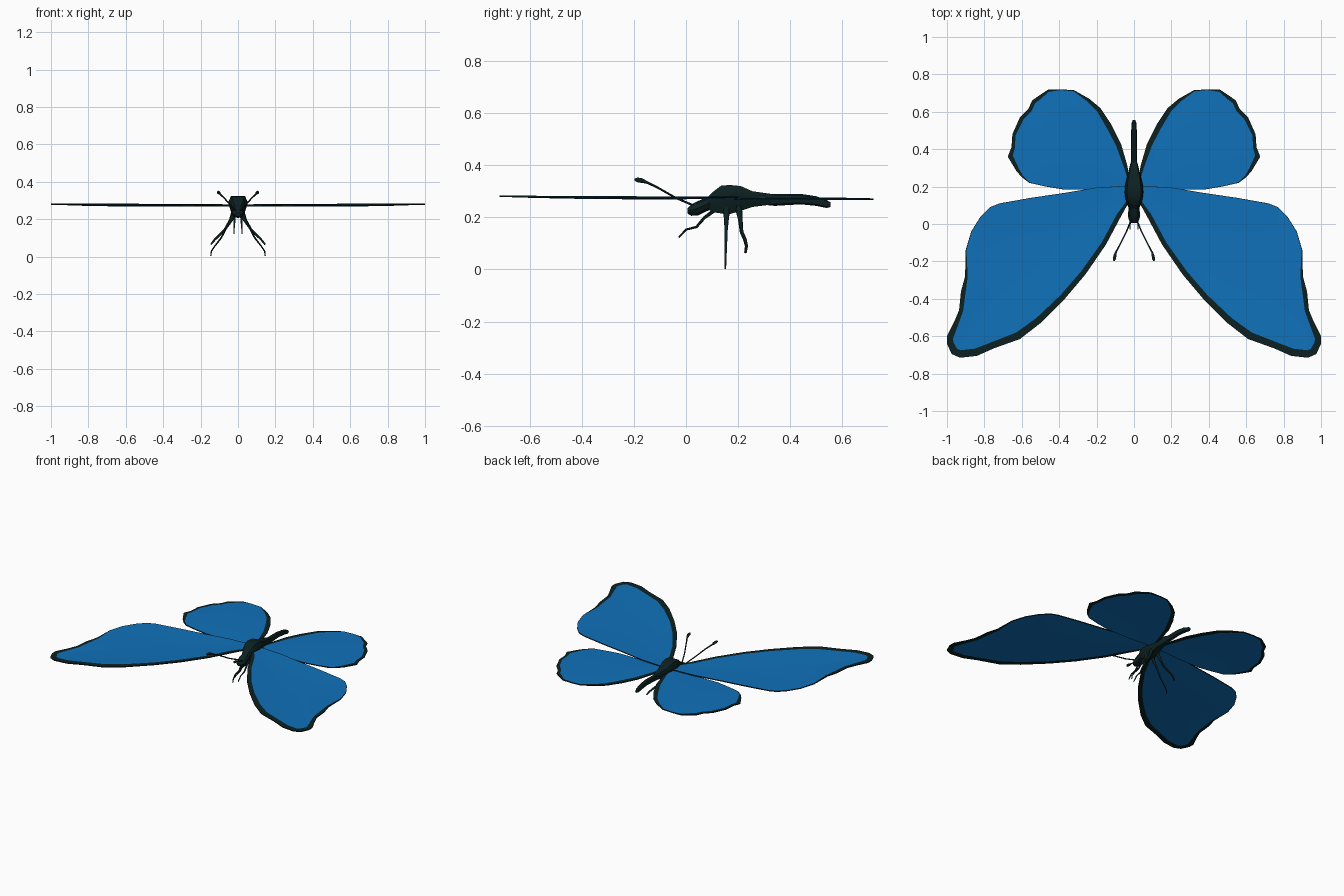
import bpy, bmesh, math
from mathutils import Vector


def material(name, rgb):
    m = bpy.data.materials.new(name)
    m.diffuse_color = (*rgb, 1)
    return m


BLUE = material("wing blue", (0.005, 0.165, 0.49))
DARK = material("dark green black", (0.004, 0.015, 0.015))


def finish(bm, name, mats, angle=40):
    bmesh.ops.recalc_face_normals(bm, faces=bm.faces)
    me = bpy.data.meshes.new(name)
    bm.to_mesh(me)
    bm.free()
    ob = bpy.data.objects.new(name, me)
    bpy.context.collection.objects.link(ob)
    for m in mats:
        me.materials.append(m)
    bpy.ops.object.select_all(action='DESELECT')
    ob.select_set(True)
    bpy.context.view_layer.objects.active = ob
    bpy.ops.object.shade_smooth_by_angle(angle=math.radians(angle))
    return ob


def skin(name, rings, angle=40):
    """Closed skin through a list of equal vertex rings."""
    bm = bmesh.new()
    vs = [[bm.verts.new(p) for p in r] for r in rings]
    n = len(vs[0])
    for a, b in zip(vs, vs[1:]):
        for i in range(n):
            j = (i + 1) % n
            bm.faces.new((a[i], a[j], b[j], b[i]))
    bm.faces.new(vs[0])
    bm.faces.new(vs[-1])
    return finish(bm, name, [DARK], angle)


def limb(name, path, sides=6):
    """Tapered tube; path holds (x, y, z, radius)."""
    pts = [Vector(p[:3]) for p in path]
    rings = []
    for i, p in enumerate(pts):
        d = (pts[min(i + 1, len(pts) - 1)] - pts[max(i - 1, 0)]).normalized()
        u = d.cross(Vector((1, 0.1, 0))).normalized()
        v = d.cross(u)
        rings.append([p + path[i][3] * (u * math.cos(t) + v * math.sin(t))
                      for t in (k * math.tau / sides for k in range(sides))])
    return skin(name, rings, 60)


def wing(name, outline, centre, side, height, camber):
    """Thin cambered wing; outline holds (x, y, dark border width)."""
    bm = bmesh.new()
    c = Vector(centre)
    n = len(outline)
    outer = [Vector(p[:2]) for p in outline]
    inner = []
    for i, p in enumerate(outer):
        t = outer[(i + 1) % n] - outer[i - 1]
        nrm = Vector((-t.y, t.x)).normalized()
        if nrm.dot(c - p) < 0:
            nrm = -nrm
        inner.append(p + nrm * outline[i][2])
    rings = [inner] + [[p.lerp(c, f) for p in inner] for f in (0.2, 0.55)]

    def vert(p, lift, s):
        return bm.verts.new((side * p.x, p.y, height(p) + lift + s * 0.003))

    edges = []
    for s in (1, -1):
        layers = [[vert(p, 0, s) for p in outer]]
        for k, r in enumerate(rings):
            layers.append([vert(p, camber * k / 2, s) for p in r])
        mid = vert(c, camber * 1.2, s)
        for k in range(3):
            for i in range(n):
                j = (i + 1) % n
                f = bm.faces.new((layers[k][i], layers[k][j],
                                  layers[k + 1][j], layers[k + 1][i]))
                f.material_index = 1 if k == 0 else 0
        for i in range(n):
            bm.faces.new((layers[3][i], layers[3][(i + 1) % n], mid))
        edges.append(layers[0])
    a, b = edges
    for i in range(n):
        j = (i + 1) % n
        bm.faces.new((a[i], a[j], b[j], b[i])).material_index = 1
    return finish(bm, name, [BLUE, DARK])


FORE = [(0.02, 0.205, .003), (0.2, 0.195, .003), (0.38, 0.165, .003), (0.55, 0.14, .003),
        (0.72, 0.11, .003), (0.77, 0.09, .003), (0.82, 0.04, .003), (0.87, -0.04, .003),
        (0.90, -0.14, .004), (0.903, -0.28, .014), (0.925, -0.36, .025), (0.935, -0.46, .022),
        (0.96, -0.52, .025), (1.0, -0.60, .035), (1.0, -0.64, .035), (0.975, -0.695, .04),
        (0.93, -0.715, .04), (0.84, -0.705, .04), (0.75, -0.665, .035), (0.61, -0.615, .04),
        (0.50, -0.53, .035), (0.37, -0.40, .03), (0.26, -0.27, .028), (0.15, -0.11, .025),
        (0.07, 0.04, .025), (0.02, 0.13, .012)]
HIND = [(0.02, 0.2, .003), (0.035, 0.31, .02), (0.07, 0.43, .028), (0.12, 0.53, .03),
        (0.18, 0.62, .025), (0.24, 0.67, .018), (0.32, 0.715, .006), (0.39, 0.72, .004),
        (0.46, 0.718, .012), (0.51, 0.685, .02), (0.545, 0.66, .022), (0.565, 0.615, .02),
        (0.61, 0.57, .022), (0.65, 0.48, .018), (0.655, 0.41, .018), (0.675, 0.36, .028),
        (0.63, 0.285, .018), (0.60, 0.25, .01), (0.56, 0.22, .004), (0.47, 0.2, .003),
        (0.38, 0.185, .003), (0.2, 0.185, .003)]

# Body, one skin per segment: (y, z bottom, z top, half width)
SQUARE = [(-.55, 0), (-.9, .45), (-1, .75), (-.75, 1), (.75, 1), (1, .75), (.9, .45), (.55, 0)]
ROUND = [(math.cos(k * math.tau / 8), .5 + .5 * math.sin(k * math.tau / 8)) for k in range(8)]
SEGMENTS = {
    "head": (ROUND, [(0.005, .215, .235, .014), (0.02, .206, .25, .027), (0.045, .207, .262, .033),
                     (0.075, .222, .275, .03), (0.11, .235, .285, .026)]),
    "thorax": (SQUARE, [(0.075, .24, .268, .022), (0.1, .22, .295, .035), (0.135, .215, .322, .046),
                        (0.17, .213, .324, .05), (0.21, .225, .32, .047), (0.255, .24, .3, .037),
                        (0.32, .248, .291, .02), (0.345, .255, .285, .012)]),
    "abdomen": (ROUND, [(0.28, .25, .288, .013), (0.34, .244, .29, .016), (0.44, .25, .29, .016),
                        (0.5, .244, .281, .015), (0.54, .236, .266, .013), (0.555, .24, .257, .007)]),
}
for name, (shape, stations) in SEGMENTS.items():
    skin(name, [[(w * u, y, z0 + (z1 - z0) * v) for u, v in shape]
                for y, z0, z1, w in stations])

# Legs and antennae as (x, y, z, radius)
LIMBS = {
    "antenna": [(.012, .03, .245, .004), (.04, -.04, .275, .004), (.075, -.11, .315, .004),
                (.096, -.15, .334, .005), (.102, -.17, .341, .009), (.105, -.187, .344, .009),
                (.107, -.197, .345, .004)],
    "front_leg": [(.015, .12, .235, .008), (.019, .07, .198, .006), (.02, .04, .163, .005),
                  (.021, .0, .153, .004), (.021, -.028, .123, .003)],
    "middle_leg": [(.02, .155, .24, .017), (.033, .155, .2, .01), (.065, .154, .15, .006),
                   (.09, .153, .10, .005), (.125, .152, .055, .004), (.142, .151, .03, .004),
                   (.146, .151, .003, .003)],
    "hind_leg": [(.02, .2, .245, .015), (.04, .208, .195, .009), (.07, .213, .145, .007),
                 (.10, .226, .115, .007), (.125, .232, .09, .006), (.145, .228, .065, .005)],
}

for label, s in (("right", 1), ("left", -1)):
    wing(label + "_forewing", FORE, (0.62, -0.2), s,
         lambda p: 0.277 + 0.005 * max(0, -p.y), -0.005)
    wing(label + "_hindwing", HIND, (0.36, 0.44), s, lambda p: 0.27, 0.003)
    for part, path in LIMBS.items():
        limb(label + "_" + part, [(s * x, y, z, r) for x, y, z, r in path])
